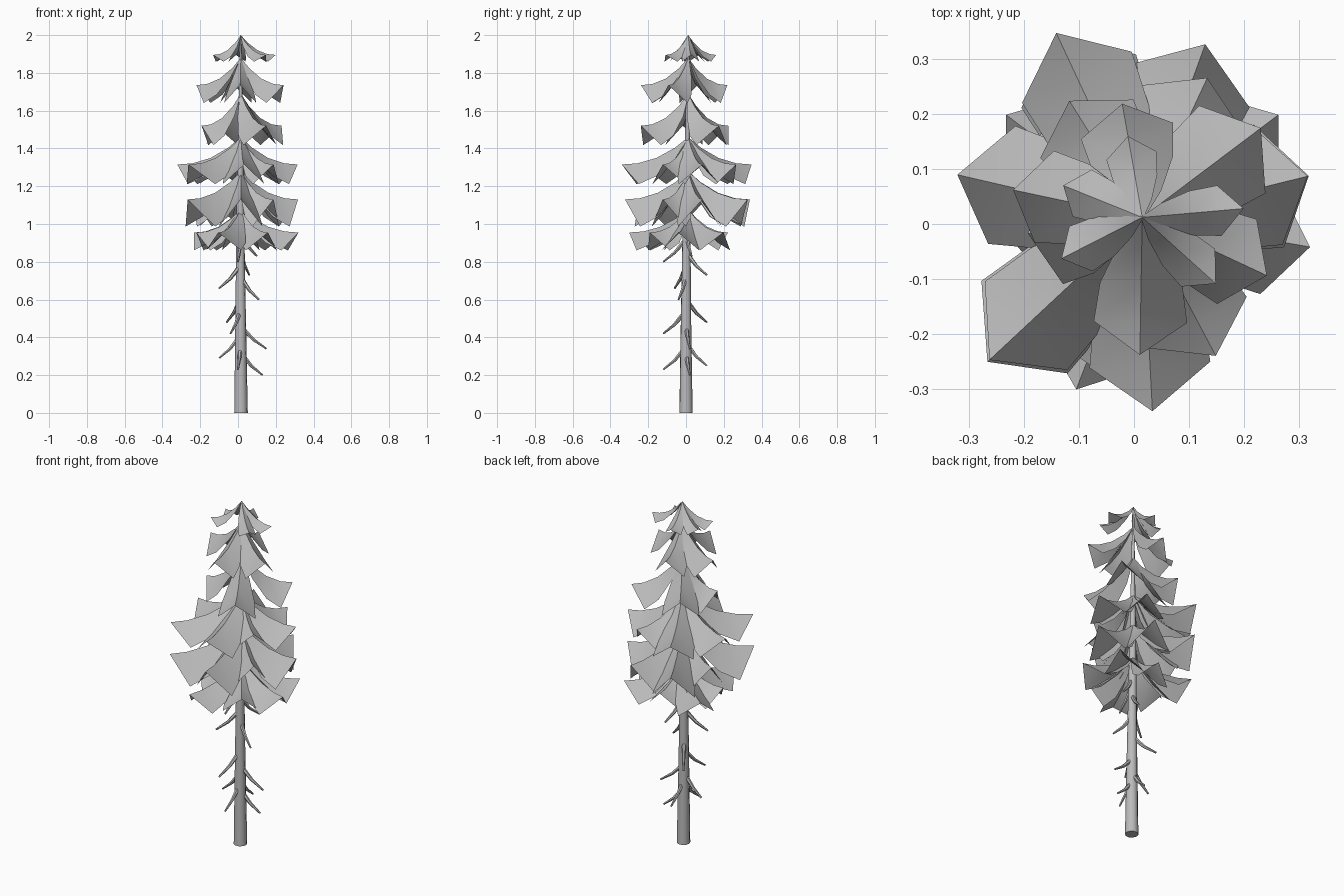
import bpy, bmesh, math
from mathutils import Vector

cube = bpy.data.objects.get("Cube")
if cube:
    bpy.data.objects.remove(cube, do_unlink=True)

grey = bpy.data.materials.new("plain_grey")
grey.use_nodes = True
colour = (0.5, 0.5, 0.5, 1)
grey.diffuse_color = colour
grey.node_tree.nodes["Principled BSDF"].inputs["Base Color"].default_value = colour


def finish(name, bm):
    """Turn a bmesh into a smooth-by-angle object with the shared material."""
    mesh = bpy.data.meshes.new(name)
    bm.to_mesh(mesh)
    bm.free()
    mesh.materials.append(grey)
    obj = bpy.data.objects.new(name, mesh)
    bpy.context.collection.objects.link(obj)
    bpy.ops.object.select_all(action="DESELECT")
    obj.select_set(True)
    bpy.context.view_layer.objects.active = obj
    bpy.ops.object.shade_smooth_by_angle(angle=math.radians(50))
    return obj


def add_tube(bm, points, radii, sides):
    """Skin a tapered, capped tube along a path."""
    points = [Vector(p) for p in points]
    along = points[-1] - points[0]
    turn = along.to_track_quat("Z", "Y")
    rings = []
    for point, radius in zip(points, radii):
        ring = []
        for k in range(sides):
            a = math.tau * k / sides
            ring.append(bm.verts.new(point + turn @ Vector((math.cos(a), math.sin(a), 0)) * radius))
        rings.append(ring)
    for low, high in zip(rings, rings[1:]):
        for k in range(sides):
            n = (k + 1) % sides
            bm.faces.new((low[k], low[n], high[n], high[k]))
    bm.faces.new(rings[0][::-1])
    bm.faces.new(rings[-1])


def add_frond(bm, apex, degrees, reach, tip_z, drop, half_width):
    """One folded sheet: a sagging ridge, two hanging sides and a pointed end."""
    a = math.radians(degrees)
    out = Vector((math.cos(a), math.sin(a), 0))
    side = Vector((-out.y, out.x, 0))
    rows = []
    # Each station: ridge position, width share, drop share
    for t, wide, hang in ((0.0, 0.06, 0.05), (0.2, 0.5, 0.5), (0.48, 0.88, 0.85), (0.76, 1.0, 1.0)):
        sag = (apex.z - tip_z) * (1 - (1 - t) ** 2.2)
        ridge = apex + out * reach * t - Vector((0, 0, sag))
        row = [bm.verts.new(ridge)]
        for s in (-1, 1):
            edge = ridge + side * s * half_width * wide
            edge.z -= drop * hang
            row.append(bm.verts.new(edge))
        rows.append(row)
    tip = apex + out * reach
    tip.z = tip_z
    point = bm.verts.new(tip)
    for (c0, r0, l0), (c1, r1, l1) in zip(rows, rows[1:]):
        bm.faces.new((c0, r0, r1, c1))
        bm.faces.new((c0, c1, l1, l0))
    centre, right, left = rows[-1]
    bm.faces.new((centre, right, point))
    bm.faces.new((centre, point, left))


# Trunk
bm = bmesh.new()
add_tube(bm, [(0.016, 0, 0), (0.014, 0, 0.5), (0.012, 0.003, 1), (0.015, 0.012, 1.95)],
         [0.036, 0.028, 0.021, 0.005], 10)
finish("trunk", bm)

# Bare drooping twigs, listed by tip
twig_tips = [
    (0.13, 0.02, 0.2), (0, -0.12, 0.23), (0.02, 0.11, 0.25), (-0.1, 0, 0.29),
    (0.15, 0.02, 0.34), (-0.04, -0.12, 0.42), (-0.06, 0.11, 0.48), (0.11, -0.04, 0.6),
    (-0.1, -0.06, 0.66), (0.06, 0.11, 0.73), (0, -0.12, 0.8), (0.1, 0.03, 0.83),
]
bm = bmesh.new()
for x, y, z in twig_tips:
    tip = Vector((x, y, z))
    root = Vector((0.013, 0, z + 0.12))
    bend = root.lerp(tip, 0.5) - Vector((0, 0, 0.012))
    add_tube(bm, [root, bend, tip], [0.013, 0.009, 0.005], 6)
finish("twigs", bm)

# Foliage tiers: apex height, tip height, side drop, half width, fronds as angle: reach
tiers = {
    "crown_tier": (2.0, 1.895, 0.04, 0.046,
                   {5: 0.185, -42: 0.18, -153: 0.165, 158: 0.155, 100: 0.15}),
    "upper_tier": (1.88, 1.735, 0.1, 0.085,
                   {-91: 0.25, 168: 0.24, 100: 0.21, -25: 0.25}),
    "high_middle_tier": (1.69, 1.52, 0.11, 0.1,
                         {37: 0.27, 122: 0.25, -172: 0.21, -62: 0.285}),
    "low_middle_tier": (1.46, 1.315, 0.11, 0.11,
                        {167: 0.345, 14: 0.31, 115: 0.37, -87: 0.353, -137: 0.38, -38: 0.22, 65: 0.28}),
    "wide_tier": (1.28, 1.13, 0.15, 0.115,
                  {-137: 0.385, 70: 0.335, 14: 0.312, -90: 0.335, 160: 0.27, 115: 0.36, -38: 0.22}),
    "bottom_tier": (1.08, 0.955, 0.1, 0.1,
                    {-10: 0.31, 143: 0.31, -111: 0.335, 37: 0.31, -55: 0.25, -170: 0.24, 90: 0.21}),
}
for name, (apex_z, tip_z, drop, half_width, fronds) in tiers.items():
    bm = bmesh.new()
    for degrees, reach in fronds.items():
        apex = Vector((0.015, 0.012, apex_z))
        add_frond(bm, apex, degrees, reach, tip_z, drop, half_width)
    finish(name, bm)
